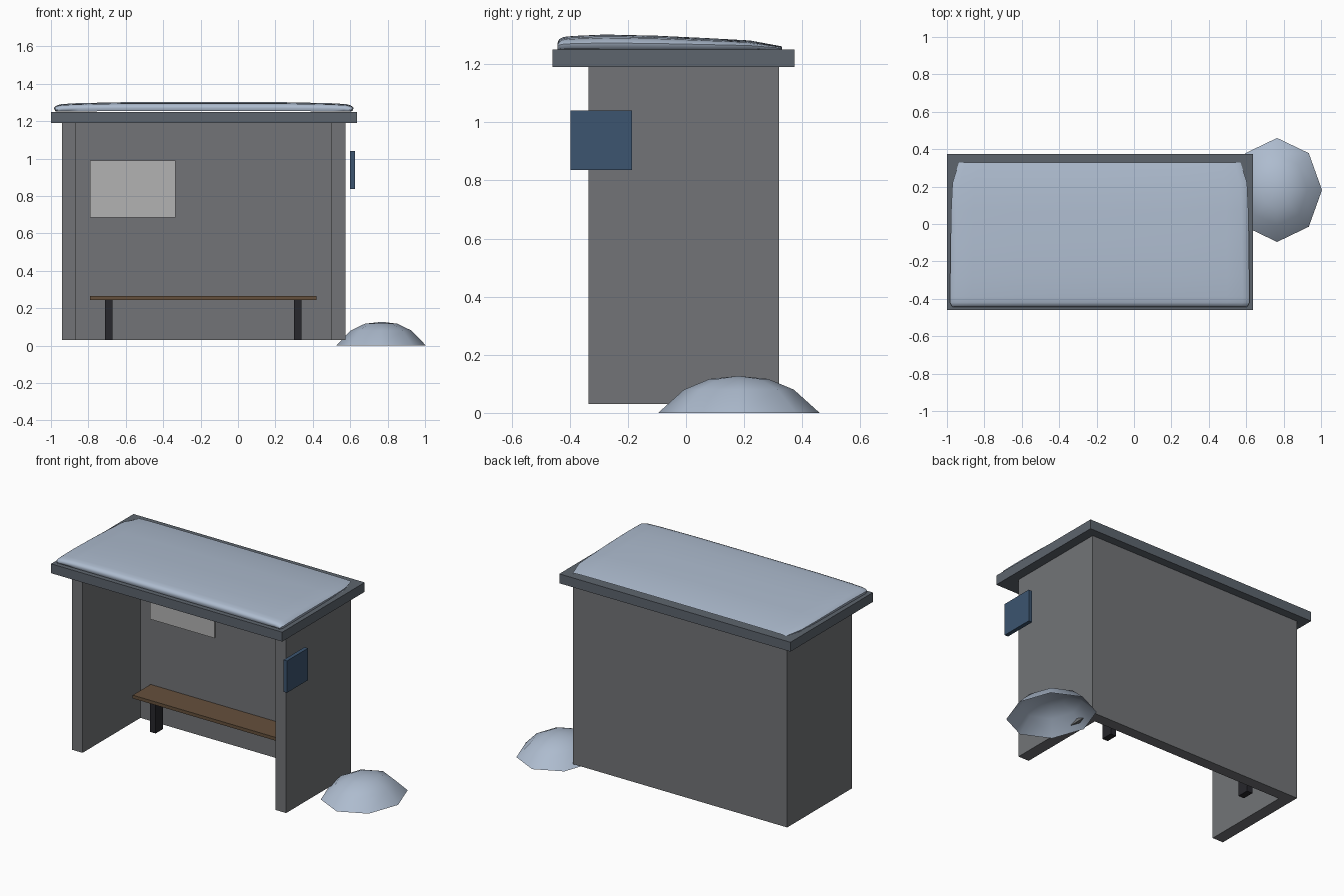
import bpy, bmesh, math

if "Cube" in bpy.data.objects:
    bpy.data.objects.remove(bpy.data.objects["Cube"])

def material(name, rgb):
    m = bpy.data.materials.new(name)
    m.diffuse_color = (*rgb, 1)
    m.use_nodes = True
    m.node_tree.nodes["Principled BSDF"].inputs["Base Color"].default_value = m.diffuse_color
    return m

CONCRETE = material("concrete", (0.17, 0.175, 0.185))
ROOF = material("roof_grey", (0.11, 0.13, 0.155))
WOOD = material("wood", (0.13, 0.08, 0.045))
METAL = material("dark_metal", (0.02, 0.02, 0.025))
SNOW = material("snow", (0.42, 0.50, 0.62))
BLUE = material("sign_blue", (0.045, 0.09, 0.16))
PAPER = material("paper", (0.45, 0.45, 0.45))

def finish(name, bm, mat, smooth=None):
    bmesh.ops.recalc_face_normals(bm, faces=bm.faces)
    me = bpy.data.meshes.new(name)
    bm.to_mesh(me)
    bm.free()
    me.materials.append(mat)
    ob = bpy.data.objects.new(name, me)
    bpy.context.collection.objects.link(ob)
    if smooth:
        bpy.ops.object.select_all(action='DESELECT')
        ob.select_set(True)
        bpy.context.view_layer.objects.active = ob
        bpy.ops.object.shade_smooth_by_angle(angle=math.radians(smooth))
    return ob

def prism(name, outline, z0, z1, mat):
    bm = bmesh.new()
    lo = [bm.verts.new((x, y, z0)) for x, y in outline]
    hi = [bm.verts.new((x, y, z1)) for x, y in outline]
    bm.faces.new(lo)
    bm.faces.new(hi)
    n = len(outline)
    for i in range(n):
        j = (i + 1) % n
        bm.faces.new((lo[i], lo[j], hi[j], hi[i]))
    return finish(name, bm, mat)

def box(name, x0, x1, y0, y1, z0, z1, mat):
    return prism(name, [(x0, y0), (x1, y0), (x1, y1), (x0, y1)], z0, z1, mat)

# Shelter shell: U-shaped plan, open to the front
prism("shelter_walls", [(-0.94, -0.335), (-0.865, -0.335), (-0.865, 0.25), (0.50, 0.25),
                        (0.50, -0.335), (0.575, -0.335), (0.575, 0.32), (-0.94, 0.32)],
      0.03, 1.19, CONCRETE)
box("roof_slab", -1.0, 0.635, -0.46, 0.373, 1.19, 1.25, ROOF)

# Bench, poster and side sign
box("bench_seat", -0.79, 0.42, 0.065, 0.245, 0.245, 0.266, WOOD)
for side, x in (("left", -0.69), ("right", 0.32)):
    box(f"bench_leg_{side}", x - 0.02, x + 0.02, 0.125, 0.20, 0.03, 0.245, METAL)
box("wall_poster", -0.79, -0.335, 0.24, 0.25, 0.685, 0.99, PAPER)
box("side_sign", 0.60, 0.625, -0.398, -0.185, 0.836, 1.04, BLUE)

# Roof snow: (y, height above slab, half width) section swept across x
section = [(-0.435, 0.003, 0.785), (-0.443, 0.02, 0.79), (-0.437, 0.035, 0.795),
           (-0.42, 0.043, 0.803), (-0.39, 0.046, 0.803), (-0.28, 0.051, 0.802),
           (-0.10, 0.047, 0.80), (0.07, 0.039, 0.797), (0.22, 0.031, 0.79),
           (0.33, 0.011, 0.755), (0.20, 0.004, 0.79)]
half = [(0.55, 1.0), (0.85, 0.9), (0.95, 0.8), (0.98, 0.67), (0.997, 0.45), (0.99, 0.08)]
stations = [(-s, k) for s, k in reversed(half)] + [(0, 1.02)] + half
bm = bmesh.new()
loops = [[bm.verts.new((-0.183 + s * w, y, 1.25 + h * k)) for y, h, w in section]
         for s, k in stations]
n = len(section)
for a, b in zip(loops, loops[1:]):
    for i in range(n):
        j = (i + 1) % n
        bm.faces.new((a[i], a[j], b[j], b[i]))
bm.faces.new(loops[0])
bm.faces.new(loops[-1])
finish("roof_snow", bm, SNOW, 60)

# Snow mound: eight-sided open dome
bm = bmesh.new()
rings = []
for r, z in ((1.0, 0.0), (0.68, 0.08), (0.36, 0.117)):
    rings.append([bm.verts.new((0.765 + 0.24 * r * math.cos(i * math.pi / 4),
                                0.182 + 0.278 * r * math.sin(i * math.pi / 4), z))
                  for i in range(8)])
top = bm.verts.new((0.77, 0.18, 0.127))
for i in range(8):
    j = (i + 1) % 8
    for a, b in zip(rings, rings[1:]):
        bm.faces.new((a[i], a[j], b[j], b[i]))
    bm.faces.new((rings[-1][i], rings[-1][j], top))
mound = finish("snow_mound", bm, SNOW, 60)
